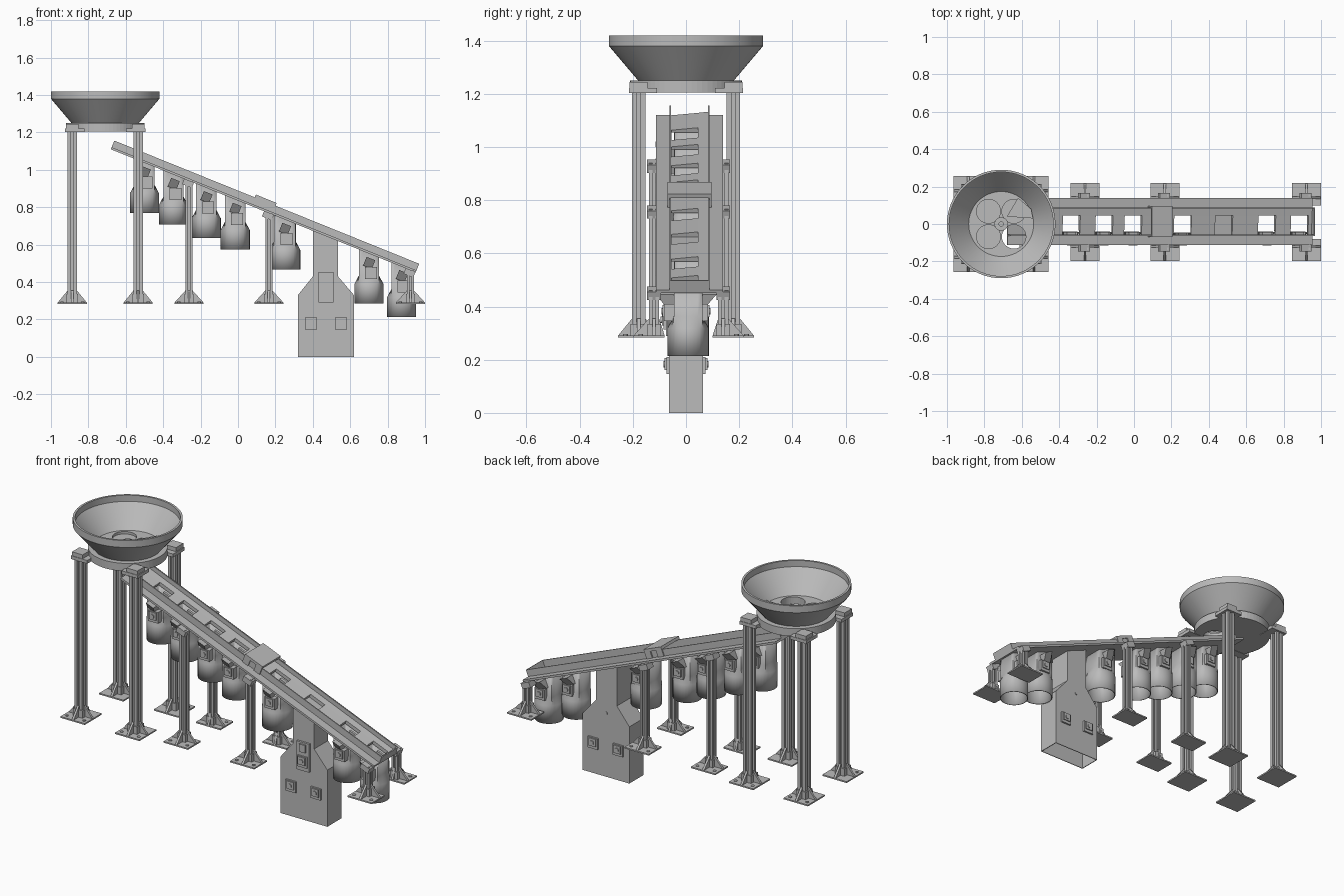
import bpy, bmesh, math
from mathutils import Matrix, Vector

if "Cube" in bpy.data.objects:
    bpy.data.objects.remove(bpy.data.objects["Cube"])

grey = bpy.data.materials.new("plain_grey")
grey.use_nodes = True
COLOR = (0.5, 0.5, 0.5, 1)
grey.diffuse_color = COLOR
grey.node_tree.nodes["Principled BSDF"].inputs["Base Color"].default_value = COLOR


def finish(name, bm, smooth=False):
    bmesh.ops.recalc_face_normals(bm, faces=bm.faces)
    mesh = bpy.data.meshes.new(name)
    bm.to_mesh(mesh)
    bm.free()
    mesh.materials.append(grey)
    ob = bpy.data.objects.new(name, mesh)
    bpy.context.collection.objects.link(ob)
    if smooth:
        bpy.ops.object.select_all(action="DESELECT")
        ob.select_set(True)
        bpy.context.view_layer.objects.active = ob
        bpy.ops.object.shade_smooth_by_angle(angle=math.radians(30))
    return ob


def add_prism(bm, pts, axis, a, b, M=Matrix()):
    """Extrude a 2D outline along an axis from a to b."""
    place = {"x": lambda p, t: (t, *p), "y": lambda p, t: (p[0], t, p[1]),
             "z": lambda p, t: (*p, t)}[axis]
    rings = [[bm.verts.new(M @ Vector(place(p, t))) for p in pts] for t in (a, b)]
    n = len(pts)
    faces = [bm.faces.new(rings[0]), bm.faces.new(rings[1][::-1])]
    for i in range(n):
        j = (i + 1) % n
        faces.append(bm.faces.new((rings[0][i], rings[0][j], rings[1][j], rings[1][i])))
    return faces


def add_box(bm, x0, x1, y0, y1, z0, z1, M=Matrix()):
    add_prism(bm, [(x0, y0), (x1, y0), (x1, y1), (x0, y1)], "z", z0, z1, M)


def circle(r, n=32, cx=0, cy=0):
    return [(cx + r * math.cos(math.tau * i / n), cy + r * math.sin(math.tau * i / n))
            for i in range(n)]


def cut(ob, cutter):
    """Subtract the cutter and bake the result."""
    mod = ob.modifiers.new("cut", "BOOLEAN")
    mod.object = cutter
    mod.solver = "EXACT"
    dg = bpy.context.evaluated_depsgraph_get()
    ob.data = bpy.data.meshes.new_from_object(ob.evaluated_get(dg))
    ob.modifiers.clear()
    bpy.data.objects.remove(cutter)


# Ramp frame: local x runs down the slope, local z is the slope normal
ANGLE = math.radians(22)
START = Vector((-0.68, 0, 1.11))
RAMP = Matrix.Translation(START) @ Matrix.Rotation(ANGLE, 4, "Y")
LENGTH = 1.758


def under(x):
    return START.z - math.tan(ANGLE) * (x - START.x)


def along(x):
    return (x - START.x) / math.cos(ANGLE)


# Hopper bowl
HX = -0.71
at_hopper = Matrix.Translation((HX, 0, 0))
bowl = [(0.18, 1.25), (0.29, 1.38), (0.29, 1.42), (0.278, 1.42), (0.278, 1.384), (0.172, 1.262)]
bm = bmesh.new()
SEG = 64
rings = [[bm.verts.new(at_hopper @ Vector((x, y, z))) for x, y in circle(r, SEG)] for r, z in bowl]
for k, ring in enumerate(rings):
    nxt = rings[(k + 1) % len(rings)]
    for i in range(SEG):
        j = (i + 1) % SEG
        bm.faces.new((ring[i], ring[j], nxt[j], nxt[i]))
finish("hopper_bowl", bm, True)


# Hopper base with a drop hole, and the four-pocket feeder disc above it
def disc(name, r, z0, z1, holes):
    bm = bmesh.new()
    add_prism(bm, circle(r, SEG), "z", z0, z1, at_hopper)
    ob = finish(name, bm)
    for sx, sy in holes:
        bm = bmesh.new()
        add_prism(bm, circle(0.064, 32, sx * 0.068, sy * 0.068), "z", z0 - 0.1, z1 + 0.1, at_hopper)
        cut(ob, finish("hole_cutter", bm))


disc("hopper_base", 0.21, 1.205, 1.25, [(1, -1)])
disc("feeder_disc", 0.179, 1.25, 1.264, [(x, y) for x in (-1, 1) for y in (-1, 1)])
bm = bmesh.new()
add_prism(bm, circle(0.036), "z", 1.26, 1.28, at_hopper)
add_prism(bm, circle(0.014), "z", 1.28, 1.295, at_hopper)
finish("feeder_hub", bm, True)
bm = bmesh.new()
add_prism(bm, [(0.03, 0.04), (0.09, 0.14), (0.16, 0.08), (0.17, 0.03)], "z", 1.264, 1.285, at_hopper)
finish("drop_cover", bm)


# Slotted posts on gusseted feet
def slotted(h):
    side = [(h, -h), (h, -h * 0.3), (h * 0.55, -h * 0.3), (h * 0.55, h * 0.3), (h, h * 0.3)]
    return [(x * c - y * s, x * s + y * c)
            for c, s in ((1, 0), (0, 1), (-1, 0), (0, -1)) for x, y in side]


def leg(name, x, y, top, h, inner, side):
    M = Matrix.Translation((x, y, 0))
    bm = bmesh.new()
    add_prism(bm, slotted(h), "z", 0.29, top, M)
    finish(name + "_post", bm)
    bm = bmesh.new()
    w = 0.078
    ys = sorted((side * w, -side * inner))
    add_box(bm, -w, w, *ys, 0.284, 0.292, M)
    add_box(bm, -h - 0.006, h + 0.006, -h - 0.006, h + 0.006, 0.29, 0.335, M)
    for s in (-1, 1):
        add_prism(bm, [(s * h, 0.29), (s * w, 0.29), (s * h, 0.355)], "y", -0.006, 0.006, M)
        end = w if s == side else inner
        add_prism(bm, [(s * h, 0.29), (s * end, 0.29), (s * h, 0.355)], "x", -0.006, 0.006, M)
        add_prism(bm, circle(0.009, 12, s * 0.055, side * 0.05), "z", 0.29, 0.296, M)
    finish(name + "_foot", bm)


for sx in (-1, 1):
    for sy in (-1, 1):
        leg("hopper_leg", HX + sx * 0.176, sy * 0.178, 1.22, 0.025, 0.078, sy)
        # Lug joining post to hopper base
        bm = bmesh.new()
        xs = sorted((HX + sx * 0.11, HX + sx * 0.215))
        ys = sorted((sy * 0.11, sy * 0.215))
        add_box(bm, *xs, *ys, 1.203, 1.222)
        add_box(bm, HX + sx * 0.176 - 0.034, HX + sx * 0.176 + 0.034,
                sy * 0.178 - 0.034, sy * 0.178 + 0.034, 1.21, 1.245)
        finish("hopper_lug", bm)
for x in (-0.262, 0.165, 0.922):
    for y, side in ((-0.12, -1), (0.14, 1)):
        leg("ramp_leg", x, y, under(x) - 0.002, 0.019, 0.04, side)
        bm = bmesh.new()
        add_box(bm, -0.028, 0.028, y - 0.026, y + 0.026, -0.03, 0.002,
                RAMP @ Matrix.Translation((along(x), 0, 0)))
        finish("ramp_leg_bracket", bm)

# Ramp channel: flanges, thin walls and a floor leaning sideways, with drop openings
CHUTES = (-0.50, -0.345, -0.17, -0.015, 0.25, 0.70, 0.875)
DUCT_X = 0.47
bm = bmesh.new()
Y0, Y1 = -0.06, 0.086
add_box(bm, 0, LENGTH, -0.112, -0.055, 0, 0.012, RAMP)
add_prism(bm, [(0.045, 0), (0.139, 0), (0.139, 0.012), (Y1, 0.012), (Y1, 0.025), (0.045, 0.02)],
          "x", 0, LENGTH, RAMP)
for y in (Y0, Y1):
    add_box(bm, 0, LENGTH, y - 0.003, y + 0.003, 0, 0.05, RAMP)
u = 0
for x in sorted(CHUTES + (DUCT_X,)) + [None]:
    stop = LENGTH if x is None else along(x) - 0.045
    add_prism(bm, [(-0.055, 0), (0.045, 0), (0.045, 0.02), (-0.055, 0.01)], "x", u, stop, RAMP)
    u = stop + 0.1
add_box(bm, LENGTH - 0.006, LENGTH, Y0, Y1, 0, 0.05, RAMP)
finish("ramp_channel", bm)

# Sensor bridge across the channel
bm = bmesh.new()
B = RAMP @ Matrix.Translation((0.87, 0, 0))
add_box(bm, -0.06, 0.06, -0.07, 0.096, 0.05, 0.066, B)
for y in (-0.07, 0.089):
    for a in (-0.06, 0.02):
        add_box(bm, a, a + 0.04, y, y + 0.007, 0.01, 0.052, B)
finish("sensor_bridge", bm)


# Square sensor housing with a raised round lens
def add_sensor(bm, x, z, y0, y1, side, half=0.032):
    add_box(bm, x - half, x + half, *sorted((side * y0, side * y1)), z - half, z + half)
    add_box(bm, x - half * 0.7, x + half * 0.7, *sorted((side * y1, side * (y1 + 0.006))),
            z - half * 0.5, z + half * 0.9)
    add_prism(bm, circle(0.012, 16, x, z + 0.005), "y", side * y1, side * (y1 + 0.011))


# Drop chutes: square neck blending into a round open tube
for x in CHUTES:
    base = under(x) - 0.268
    bm = bmesh.new()
    rings = []
    for kind, height in (("round", 0), ("round", 0.105), ("square", 0.15), ("square", None)):
        ring = []
        for px, py in circle(1):
            k = 0.078 if kind == "round" else 0.054 / max(abs(px), abs(py))
            vx = x + px * k
            z = under(vx) if height is None else base + height
            ring.append(bm.verts.new((vx, 0.008 + py * k, z)))
        rings.append(ring)
    for low, high in zip(rings, rings[1:]):
        for i in range(len(low)):
            j = (i + 1) % len(low)
            bm.faces.new((low[i], low[j], high[j], high[i]))
    ob = finish("drop_chute", bm, True)
    shell = ob.modifiers.new("wall", "SOLIDIFY")
    shell.thickness = 0.005
    shell.offset = -1
    bm = bmesh.new()
    for side in (-1, 1):
        add_sensor(bm, x + 0.01, base + 0.163, 0.045, 0.082, side)
        T = Matrix.Translation((x - 0.008, 0, base + 0.195)) @ Matrix.Rotation(ANGLE, 4, "Y")
        add_prism(bm, [(side * 0.045, 0), (side * 0.075, 0), (side * 0.115, 0.05), (side * 0.045, 0.05)],
                  "x", -0.025, 0.025, T)
    finish("chute_sensor", bm)

# Wide collecting duct, open at the bottom
L, R = 0.40, 0.535
outline = [(0.32, 0), (0.62, 0), (0.62, 0.33), (R, 0.43), (R, under(R)), (L, under(L)),
           (L, 0.43), (0.32, 0.33)]
bm = bmesh.new()
faces = add_prism(bm, outline, "y", -0.064, 0.064)
bmesh.ops.recalc_face_normals(bm, faces=bm.faces)
bmesh.ops.delete(bm, geom=[faces[2]], context="FACES_ONLY")
duct = finish("collecting_duct", bm)
shell = duct.modifiers.new("wall", "SOLIDIFY")
shell.thickness = 0.006
shell.offset = -1
bm = bmesh.new()
for side in (-1, 1):
    for x in (0.39, 0.55):
        add_sensor(bm, x, 0.178, 0.063, 0.074, side)
add_box(bm, 0.43, 0.51, -0.076, -0.063, 0.29, 0.455)
add_sensor(bm, 0.47, 0.345, 0.07, 0.084, -1)
add_box(bm, 0.45, 0.49, -0.084, -0.07, 0.40, 0.445)
add_prism(bm, circle(0.01, 16, 0.47, 0.37), "y", 0.06, 0.068)
finish("duct_sensors", bm)
